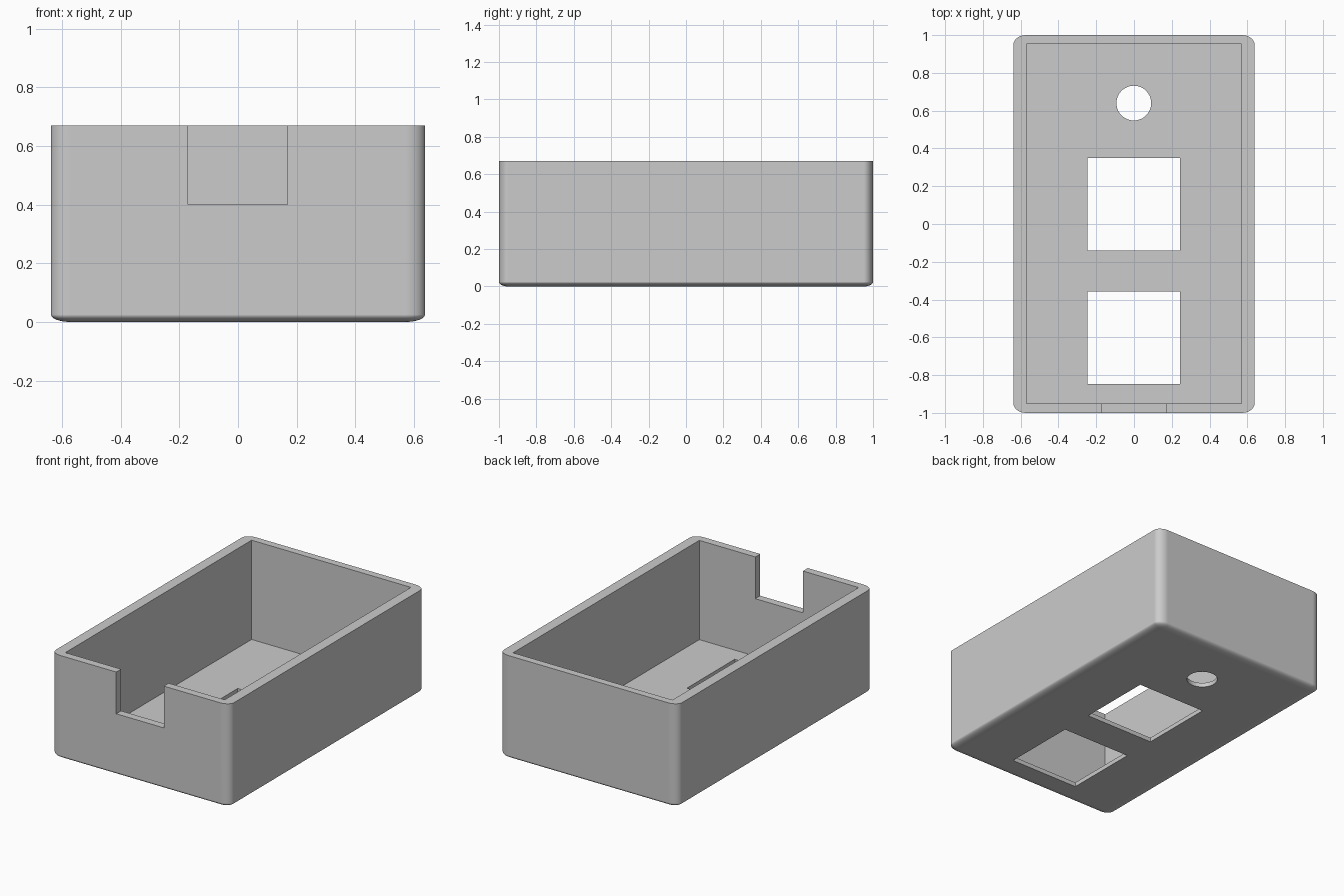
import bpy
import bmesh

cube = bpy.data.objects.get("Cube")
if cube:
    bpy.data.objects.remove(cube, do_unlink=True)

HALF_X, HALF_Y, HEIGHT = 0.638, 1.0, 0.67
RADII = (0.067, 0.05, 0.025)   # corner radius along each axis
FLOOR = 0.028


def add_object(name, bm):
    mesh = bpy.data.meshes.new(name)
    bm.to_mesh(mesh)
    bm.free()
    obj = bpy.data.objects.new(name, mesh)
    bpy.context.collection.objects.link(obj)
    return obj


def box(x0, x1, y0, y1, z0, z1):
    bm = bmesh.new()
    bmesh.ops.create_cube(bm, size=1)
    bmesh.ops.scale(bm, vec=(x1 - x0, y1 - y0, z1 - z0), verts=bm.verts)
    bmesh.ops.translate(bm, vec=((x0 + x1) / 2, (y0 + y1) / 2, (z0 + z1) / 2), verts=bm.verts)
    return bm


# Outer body: rounded everywhere except the open top edge
rx, ry, rz = RADII
bm = box(-HALF_X / rx, HALF_X / rx, -HALF_Y / ry, HALF_Y / ry, 0, HEIGHT / rz)
edges = [e for e in bm.edges if min(v.co.z for v in e.verts) < 0.1]
bmesh.ops.bevel(bm, geom=edges, offset=1, segments=8, profile=0.5, affect='EDGES')
bmesh.ops.scale(bm, vec=RADII, verts=bm.verts)
enclosure = add_object("enclosure", bm)

# Cutters: cavity, front notch, two square windows, round hole
cutters = [
    add_object("cavity_cutter", box(-0.57, 0.57, -0.95, 0.953, FLOOR, 1)),
    add_object("notch_cutter", box(-0.171, 0.169, -1.2, -0.9, 0.4, 1)),
    add_object("front_window_cutter", box(-0.247, 0.244, -0.847, -0.358, -0.2, 0.2)),
    add_object("rear_window_cutter", box(-0.247, 0.244, -0.14, 0.35, -0.2, 0.2)),
]
bm = bmesh.new()
bmesh.ops.create_cone(bm, cap_ends=True, segments=48, radius1=0.092, radius2=0.092, depth=0.4)
bmesh.ops.translate(bm, vec=(-0.001, 0.64, 0), verts=bm.verts)
cutters.append(add_object("round_hole_cutter", bm))

bpy.ops.object.select_all(action='DESELECT')
bpy.context.view_layer.objects.active = enclosure
enclosure.select_set(True)
for cutter in cutters:
    cutter.hide_render = True
    mod = enclosure.modifiers.new(cutter.name, 'BOOLEAN')
    mod.operation = 'DIFFERENCE'
    mod.solver = 'EXACT'
    mod.object = cutter
    bpy.ops.object.modifier_apply(modifier=mod.name)
    bpy.data.objects.remove(cutter, do_unlink=True)

# Plain grey plastic
grey = bpy.data.materials.new("plain_grey")
grey.use_nodes = True
colour = (0.6, 0.6, 0.6, 1)
grey.diffuse_color = colour
grey.node_tree.nodes["Principled BSDF"].inputs["Base Color"].default_value = colour
enclosure.data.materials.clear()
enclosure.data.materials.append(grey)

# Smooth corners, crisp rims and flat panels
bpy.ops.object.shade_smooth_by_angle(angle=0.6)
weighted = enclosure.modifiers.new("flat_panels", 'WEIGHTED_NORMAL')
weighted.keep_sharp = True
